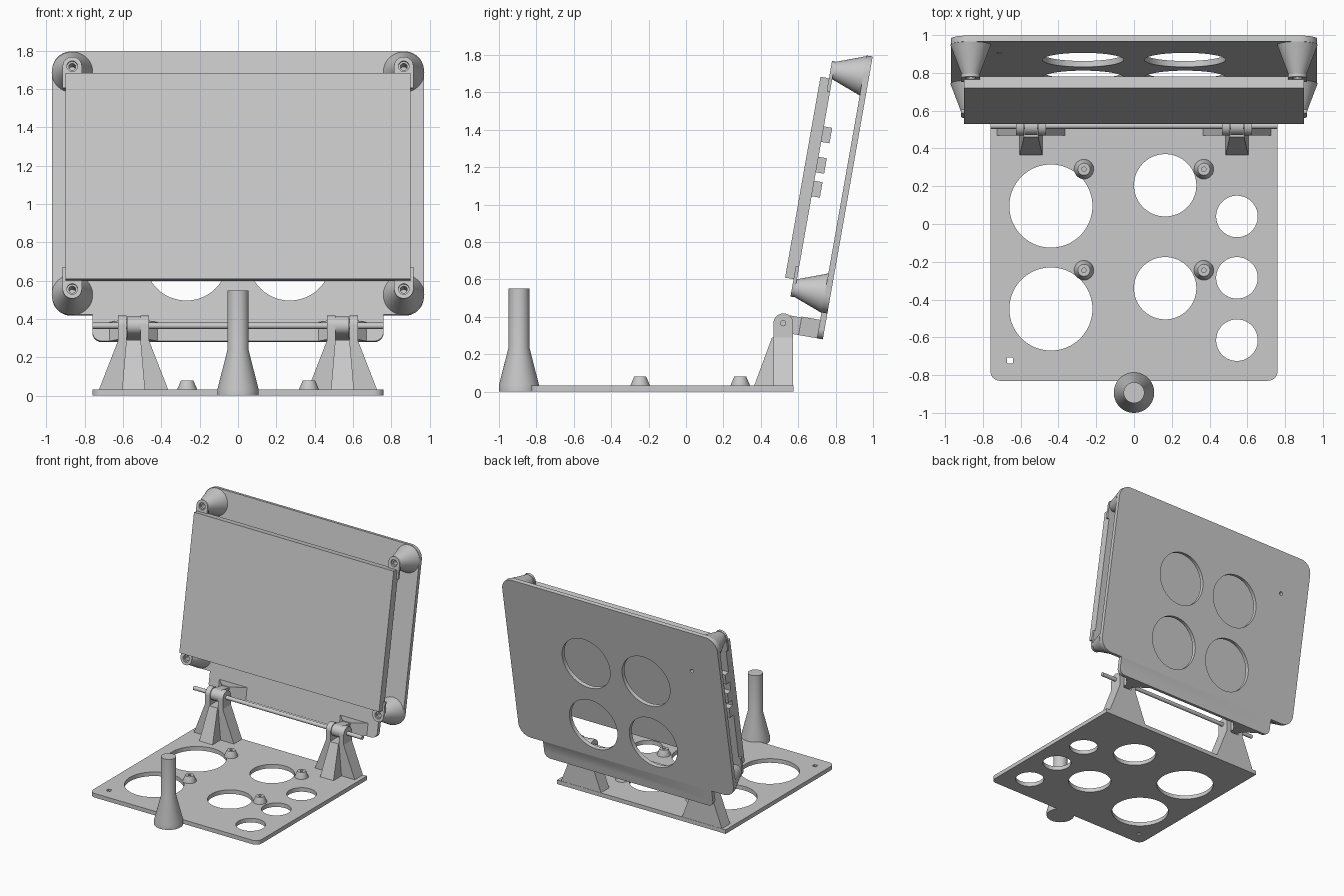
import bpy, bmesh
from math import sin, tan, cos, pi, radians
from mathutils import Matrix, Vector

if "Cube" in bpy.data.objects:
    bpy.data.objects.remove(bpy.data.objects["Cube"])

grey = bpy.data.materials.new("plain grey")
grey.use_nodes = True
COLOUR = (0.585, 0.585, 0.585, 1)
grey.diffuse_color = COLOUR
grey.node_tree.nodes["Principled BSDF"].inputs["Base Color"].default_value = COLOUR

# Frames: PANEL is (x, up the panel, out from its front face)
FLAT = Matrix.Identity(4)
PANEL = (Matrix.Translation((0, 0.7, 0.285)) @ Matrix.Rotation(radians(-10), 4, 'X')
         @ Matrix.Rotation(radians(90), 4, 'X'))
UPRIGHT = Matrix.Rotation(radians(90), 4, 'X')                             # (x, z, -y)
SIDE = Matrix(((0, 0, 1, 0), (1, 0, 0, 0), (0, 1, 0, 0), (0, 0, 0, 1)))    # (y, z, x)
ARM = PANEL @ Matrix(((0, 0, 1, 0), (0, 1, 0, 0), (1, 0, 0, 0), (0, 0, 0, 1)))  # (out, up, x)


def finish(name, bm, frame):
    """Turn a bmesh into a finished object in the given frame."""
    bmesh.ops.transform(bm, matrix=frame, verts=bm.verts)
    bmesh.ops.remove_doubles(bm, verts=bm.verts, dist=1e-5)
    bmesh.ops.recalc_face_normals(bm, faces=bm.faces)
    mesh = bpy.data.meshes.new(name)
    bm.to_mesh(mesh)
    bm.free()
    mesh.materials.clear()
    mesh.materials.append(grey)
    mesh.shade_smooth()
    mesh.set_sharp_from_angle(angle=radians(30))
    obj = bpy.data.objects.new(name, mesh)
    bpy.context.collection.objects.link(obj)
    return obj


def circle(x, y, r, n=64):
    return [Vector((x + r * cos(2 * pi * i / n), y + r * sin(2 * pi * i / n))) for i in range(n)]


def rounded(corners, steps=10):
    """Outline from (x, y, radius) corners."""
    out = []
    for i, (x, y, r) in enumerate(corners):
        p = Vector((x, y))
        if r == 0:
            out.append(p)
            continue
        a = (Vector(corners[i - 1][:2]) - p).normalized()
        b = (Vector(corners[(i + 1) % len(corners)][:2]) - p).normalized()
        half = a.angle(b) / 2
        centre = p + (a + b).normalized() * r / sin(half)
        start = (p + a * r / tan(half) - centre).normalized()
        end = (p + b * r / tan(half) - centre).normalized()
        out += [centre + start.slerp(end, k / steps) * r for k in range(steps + 1)]
    return out


def box_outline(x0, y0, x1, y1, r=0):
    return rounded([(x0, y0, r), (x1, y0, r), (x1, y1, r), (x0, y1, r)])


def prism(name, loops, lo, hi, frame=FLAT):
    """Extrude an outline, with further loops as holes."""
    curve = bpy.data.curves.new(name, 'CURVE')
    curve.dimensions = '2D'
    curve.fill_mode = 'BOTH'
    curve.extrude = (hi - lo) / 2
    for loop in loops:
        spline = curve.splines.new('POLY')
        spline.points.add(len(loop) - 1)
        for point, p in zip(spline.points, loop):
            point.co = (p.x, p.y, 0, 1)
        spline.use_cyclic_u = True
    temp = bpy.data.objects.new(name, curve)
    mesh = bpy.data.meshes.new_from_object(temp)
    bm = bmesh.new()
    bm.from_mesh(mesh)
    bpy.data.objects.remove(temp)
    bpy.data.curves.remove(curve)
    bpy.data.meshes.remove(mesh)
    return finish(name, bm, frame @ Matrix.Translation((0, 0, (lo + hi) / 2)))


def lathe(name, profile, frame, steps=48):
    """Spin a (radius, height) profile about the frame's third axis."""
    bm = bmesh.new()
    verts = [bm.verts.new((r, 0, z)) for r, z in profile]
    edges = [bm.edges.new(pair) for pair in zip(verts, verts[1:])]
    bmesh.ops.spin(bm, geom=verts + edges, cent=(0, 0, 0), axis=(0, 0, 1),
                   angle=2 * pi, steps=steps)
    return finish(name, bm, frame)


def hull(name, points, frame=FLAT):
    bm = bmesh.new()
    verts = [bm.verts.new(p) for p in points]
    bmesh.ops.convex_hull(bm, input=verts)
    return finish(name, bm, frame)


def at(x, y, z=0):
    return Matrix.Translation((x, y, z))


# Base plate with its cut-outs
T = 0.033
base_outline = rounded([(-0.76, -0.83, 0.05), (0.76, -0.83, 0.05), (0.76, 0.575, 0), (-0.76, 0.575, 0)])
base_holes = [circle(-0.44, y, 0.22) for y in (0.095, -0.45)]
base_holes += [circle(0.165, y, 0.165) for y in (0.205, -0.34)]
base_holes += [circle(0.545, y, 0.11) for y in (0.04, -0.285, -0.615)]
base_holes.append(box_outline(-0.673, -0.738, -0.641, -0.706, 0.006))
prism("base_plate", [base_outline] + base_holes, 0, T)

# Front peg and board standoffs
lathe("front_peg", [(0, 0), (0.107, 0), (0.107, 0.035), (0.055, 0.24), (0.055, 0.55), (0, 0.55)],
      at(0, -0.893))
for x in (-0.265, 0.37):
    for y in (0.29, -0.245):
        lathe("standoff", [(0.052, T - 0.005), (0.052, T), (0.032, 0.08), (0.012, 0.08),
                           (0.012, T), (0, T)], at(x, y), 32)

# Hinge stands, gussets, knuckles and panel arms
ROD_Y, ROD_Z = 0.52, 0.365
for c in (-0.545, 0.545):
    prism("hinge_stand", [rounded([(c - 0.18, T, 0), (c + 0.18, T, 0), (c + 0.08, 0.29, 0),
                                   (c - 0.08, 0.29, 0)])], -0.573, -0.468, UPRIGHT)
    hull("stand_gusset", [(c + s * w, y, z) for s in (-1, 1) for w, y, z in
                          ((0.06, 0.365, T), (0.06, 0.48, T), (0.038, 0.46, 0.29), (0.038, 0.48, 0.29))])
    knuckle = rounded([(0.468, 0.28, 0), (0.573, 0.28, 0), (0.573, 0.418, 0.052), (0.468, 0.418, 0.052)])
    for x in (c - 0.08, c + 0.037):
        prism("hinge_knuckle", [knuckle], x, x + 0.043, SIDE)
    arm = rounded([(0, 0, 0), (0.239, 0, 0.047), (0.239, 0.095, 0.047), (0, 0.095, 0)])
    prism("panel_arm", [arm], c - 0.035, c + 0.035, ARM)
    hull("arm_flare", [(c + s * w, v, out) for s in (-1, 1) for v in (0, 0.1)
                       for w, out in ((0.125, 0), (0.035, 0.1))], PANEL)

# Hinge rod
prism("hinge_rod", [circle(ROD_Y, ROD_Z, 0.016, 24)], -0.76, 0.76, SIDE)

# Tilted back panel
panel_outline = rounded([(-0.97, 0.14, 0.1), (-0.76, 0.14, 0), (-0.76, 0, 0.05), (0.76, 0, 0.05),
                         (0.76, 0.14, 0), (0.97, 0.14, 0.1), (0.97, 1.535, 0.1), (-0.97, 1.535, 0.1)])
panel_holes = [circle(x, v, 0.215) for x in (-0.27, 0.27) for v in (0.43, 0.972)]
panel_holes.append(circle(-0.71, 1.19, 0.015, 16))
prism("back_panel", [panel_outline] + panel_holes, -0.032, 0, PANEL)

# Screen slab with mounting ears on conical posts
prism("screen", [box_outline(-0.9, 0.29, 0.9, 1.38)], 0.16, 0.224, PANEL)
for x in (-0.865, 0.865):
    for v, inner, end in ((0.245, 0.36, 0.195), (1.425, 1.31, 1.475)):
        lathe("screen_post", [(0, 0), (0.107, 0), (0.047, 0.16), (0.018, 0.16), (0.018, 0.06), (0, 0.06)],
              PANEL @ at(x, v))
        ear = rounded([(x - 0.05, inner, 0), (x + 0.05, inner, 0), (x + 0.05, end, 0.049),
                       (x - 0.05, end, 0.049)])
        prism("screen_ear", [ear, circle(x, v, 0.028, 24)], 0.16, 0.178, PANEL)

# Connectors on the back of the screen
for v in (1.08, 0.915, 0.785):
    prism("connector", [box_outline(-0.9, v - 0.042, -0.82, v + 0.042)], 0.115, 0.162, PANEL)
